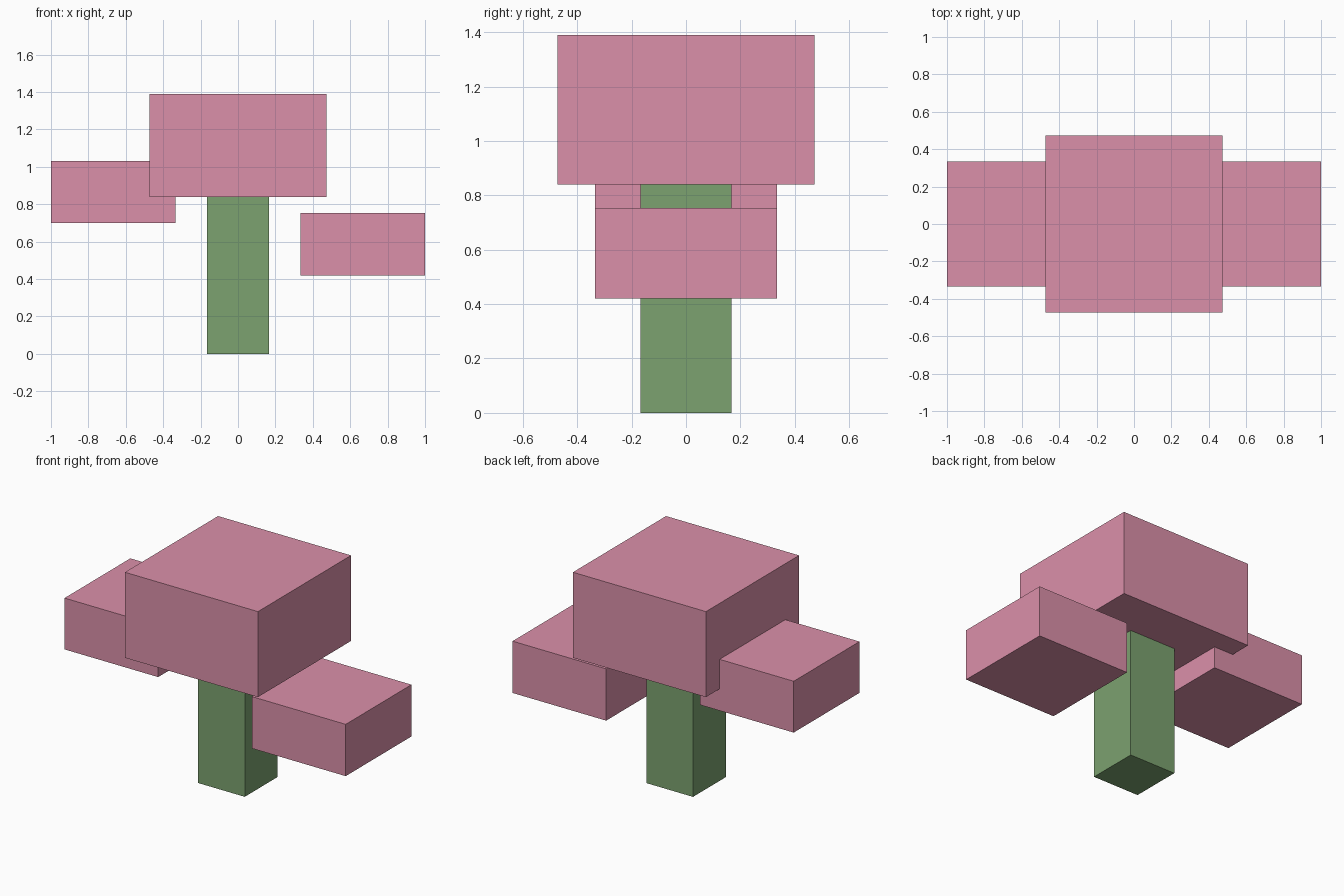
import bpy

if "Cube" in bpy.data.objects:
    bpy.data.objects.remove(bpy.data.objects["Cube"])


def make_material(name, color):
    mat = bpy.data.materials.new(name)
    mat.diffuse_color = (*color, 1.0)
    mat.use_nodes = True
    mat.node_tree.nodes["Principled BSDF"].inputs["Base Color"].default_value = mat.diffuse_color
    return mat


def box(name, x, z, half_depth, mat):
    """Box spanning x and z ranges, centred on y = 0."""
    centre = ((x[0] + x[1]) / 2, 0, (z[0] + z[1]) / 2)
    bpy.ops.mesh.primitive_cube_add(size=1, location=centre)
    obj = bpy.context.object
    obj.name = name
    obj.scale = (x[1] - x[0], 2 * half_depth, z[1] - z[0])
    bpy.ops.object.transform_apply(location=False, rotation=False, scale=True)
    obj.data.materials.append(mat)
    return obj


pink = make_material("blossom_pink", (0.71, 0.28, 0.40))
green = make_material("trunk_green", (0.20, 0.36, 0.16))

# Square trunk
box("trunk", (-0.167, 0.165), (0.0, 0.84), 0.167, green)

# Main foliage block on top of the trunk
box("top_foliage", (-0.473, 0.473), (0.84, 1.39), 0.473, pink)

# Side foliage: the left block cuts into the top block, the right one floats
box("left_foliage", (-1.0, -0.334), (0.70, 1.03), 0.334, pink)
box("right_foliage", (0.334, 1.0), (0.42, 0.753), 0.334, pink)
